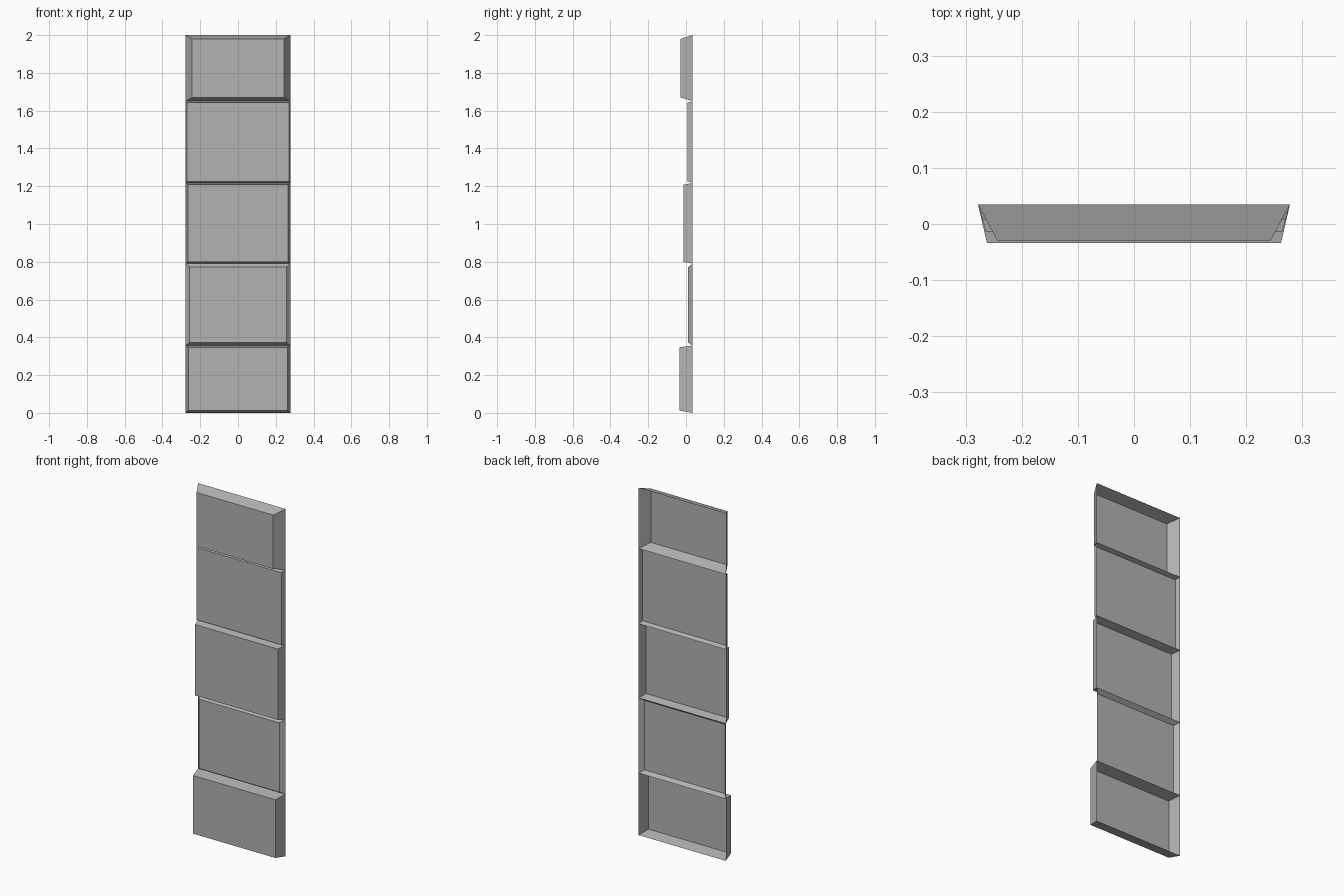
import bpy
import bmesh

cube = bpy.data.objects.get("Cube")
if cube:
    bpy.data.objects.remove(cube, do_unlink=True)

grey = bpy.data.materials.new("mid grey")
grey.use_nodes = True
grey.diffuse_color = (0.45, 0.45, 0.45, 1)
grey.node_tree.nodes["Principled BSDF"].inputs["Base Color"].default_value = (0.45, 0.45, 0.45, 1)

BACK_Y = 0.035
HALF_WIDTH = 0.278


def rectangle(bm, half, y, low, high):
    corners = [(-half, low), (half, low), (half, high), (-half, high)]
    return [bm.verts.new((x, y, z)) for x, z in corners]


def tray(name, back_z, front_z, front_y, front_half):
    """Thin tray, open at the back, with sides tapering to a flat front."""
    bm = bmesh.new()
    back = rectangle(bm, HALF_WIDTH, BACK_Y, *back_z)
    front = rectangle(bm, front_half, front_y, *front_z)
    bm.faces.new(front)
    for i in range(4):
        j = (i + 1) % 4
        bm.faces.new((back[i], back[j], front[j], front[i]))
    mesh = bpy.data.meshes.new(name)
    bm.to_mesh(mesh)
    bm.free()
    mesh.materials.append(grey)
    bpy.context.collection.objects.link(bpy.data.objects.new(name, mesh))


# Stack of wall panels, from the ground up
tray("bottom_panel", (0, 0.357), (0.012, 0.347), -0.034, 0.262)
tray("lower_panel", (0.357, 0.79), (0.372, 0.772), 0.011, 0.256)
tray("middle_panel", (0.79, 1.217), (0.8, 1.208), -0.014, 0.264)
tray("upper_panel", (1.217, 1.65), (1.226, 1.642), 0.008, 0.27)
tray("top_panel", (1.65, 2), (1.67, 1.98), -0.029, 0.244)
